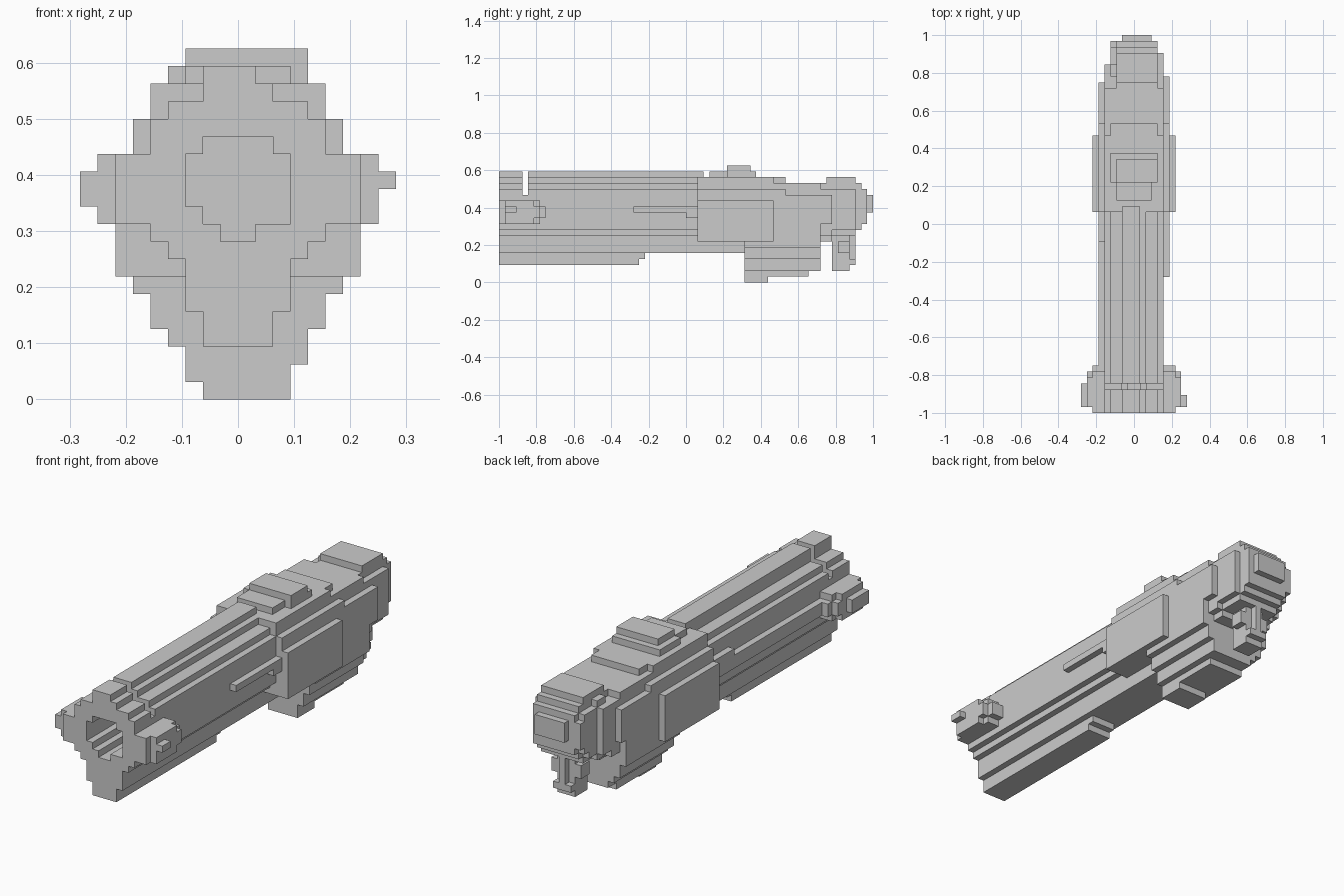
import bpy, bmesh

if "Cube" in bpy.data.objects:
    bpy.data.objects.remove(bpy.data.objects["Cube"], do_unlink=True)

U = 1 / 32  # edge of one block

metal = bpy.data.materials.new("plain_grey")
metal.use_nodes = True
GREY = (0.6, 0.6, 0.6, 1)
metal.diffuse_color = GREY
metal.node_tree.nodes["Principled BSDF"].inputs["Base Color"].default_value = GREY


def box(x0, x1, y0, y1, z0, z1):
    """Set of block cells filling a box."""
    return {(x, y, z) for x in range(x0, x1) for y in range(y0, y1) for z in range(z0, z1)}


def loft(y0, y1, *rows):
    """Stepped cross-section, rows of (x0, x1, z0, z1), run along y."""
    return set().union(*(box(a, b, y0, y1, c, d) for a, b, c, d in rows))


parts = {}

# Barrel: ribbed top, rounded middle, narrow keel
tube = [(-2, 1, 18, 19), (-2, 2, 17, 18), (-4, 4, 16, 17), (-5, 5, 9, 16),
        (-4, 4, 8, 9), (-3, 3, 5, 8)]
barrel = loft(-32, 2, *tube) | box(-2, 1, 2, 3, 18, 19)
barrel |= box(-2, 2, -32, -8, 3, 5) | box(-2, 2, -8, -7, 4, 5)
barrel -= box(-6, 6, -28, -27, 15, 20)
barrel -= loft(-32, -20, (-2, 2, 14, 15), (-3, 3, 11, 14), (-2, 3, 10, 11), (-1, 1, 9, 10))
parts["barrel"] = barrel

# Side lugs at the muzzle
parts["left_muzzle_lug"] = (box(5, 7, -32, -25, 10, 14) | box(5, 7, -25, -24, 11, 13)
                            | box(7, 8, -31, -26, 10, 14) | box(7, 8, -26, -25, 11, 13)
                            | box(8, 9, -31, -29, 12, 13))
parts["right_muzzle_lug"] = (box(-7, -5, -32, -25, 10, 14) | box(-7, -5, -25, -24, 11, 13)
                             | box(-8, -7, -31, -26, 10, 14) | box(-8, -7, -26, -25, 11, 13)
                             | box(-9, -8, -31, -27, 11, 13))

# Side rails
parts["left_rail"] = box(5, 6, -9, 2, 12, 13) | box(5, 6, 0, 2, 11, 13)
parts["right_rail"] = box(-6, -5, -27, 2, 11, 13) | box(-6, -5, -3, 2, 13, 14)

# Receiver and the top sight
parts["receiver"] = (loft(2, 15, (-7, 7, 7, 14), (-6, 6, 14, 16), (-5, 5, 16, 18))
                     | box(-3, 3, 2, 15, 5, 7) | box(-4, 4, 15, 17, 17, 18))
parts["sight"] = (box(-3, 3, 4, 12, 18, 19) | box(-4, 4, 7, 12, 18, 19)
                  | box(-3, 4, 7, 11, 19, 20))

# Lower housing, tapering down to a small foot
parts["lower_housing"] = (loft(10, 23, (-6, 6, 6, 7), (-5, 5, 4, 6), (-4, 4, 3, 4), (-3, 4, 2, 3))
                          | box(-3, 3, 10, 21, 1, 2) | box(-2, 3, 10, 14, 0, 1))

# Rear body and rounded end cap
parts["rear_body"] = (loft(15, 23, (-6, 6, 7, 15), (-5, 5, 15, 17))
                      | loft(23, 25, (-5, 5, 8, 16), (-3, 4, 7, 17))
                      | box(-6, -5, 23, 24, 10, 15) | box(5, 6, 23, 25, 10, 15)
                      | box(-6, 6, 15, 17, 15, 16))
parts["end_cap"] = (box(-3, 4, 24, 29, 17, 18)
                    | loft(25, 27, (-5, 5, 9, 16), (-4, 4, 8, 17))
                    | loft(27, 29, (-4, 5, 9, 16), (-3, 4, 8, 17))
                    | box(-4, 4, 29, 30, 10, 16) | box(-3, 4, 29, 30, 9, 17)
                    | box(-4, 4, 30, 31, 11, 15) | box(-3, 4, 30, 31, 10, 16)
                    | box(-2, 3, 31, 32, 12, 15))

# Hanging post at the back
parts["rear_post"] = (box(-1, 2, 25, 28, 2, 8) | box(-1, 2, 28, 29, 3, 4)
                      | box(0, 1, 28, 29, 3, 8) | box(-2, 3, 26, 28, 5, 7))

# Skin only the outer faces of each part
solid = set().union(*parts.values())
SIDES = [((1, 0, 0), [(1, 0, 0), (1, 1, 0), (1, 1, 1), (1, 0, 1)]),
         ((-1, 0, 0), [(0, 0, 0), (0, 0, 1), (0, 1, 1), (0, 1, 0)]),
         ((0, 1, 0), [(0, 1, 0), (0, 1, 1), (1, 1, 1), (1, 1, 0)]),
         ((0, -1, 0), [(0, 0, 0), (1, 0, 0), (1, 0, 1), (0, 0, 1)]),
         ((0, 0, 1), [(0, 0, 1), (1, 0, 1), (1, 1, 1), (0, 1, 1)]),
         ((0, 0, -1), [(0, 0, 0), (0, 1, 0), (1, 1, 0), (1, 0, 0)])]
used = set()
for name, cells in parts.items():
    bm = bmesh.new()
    for c in sorted(cells - used):
        for step, corners in SIDES:
            if tuple(a + b for a, b in zip(c, step)) not in solid:
                bm.faces.new([bm.verts.new([(a + b) * U for a, b in zip(c, k)]) for k in corners])
    used |= cells
    bmesh.ops.remove_doubles(bm, verts=bm.verts, dist=U / 100)
    bmesh.ops.dissolve_limit(bm, angle_limit=0.01, verts=bm.verts, edges=bm.edges)
    mesh = bpy.data.meshes.new(name)
    bm.to_mesh(mesh)
    bm.free()
    mesh.materials.append(metal)
    bpy.context.collection.objects.link(bpy.data.objects.new(name, mesh))
